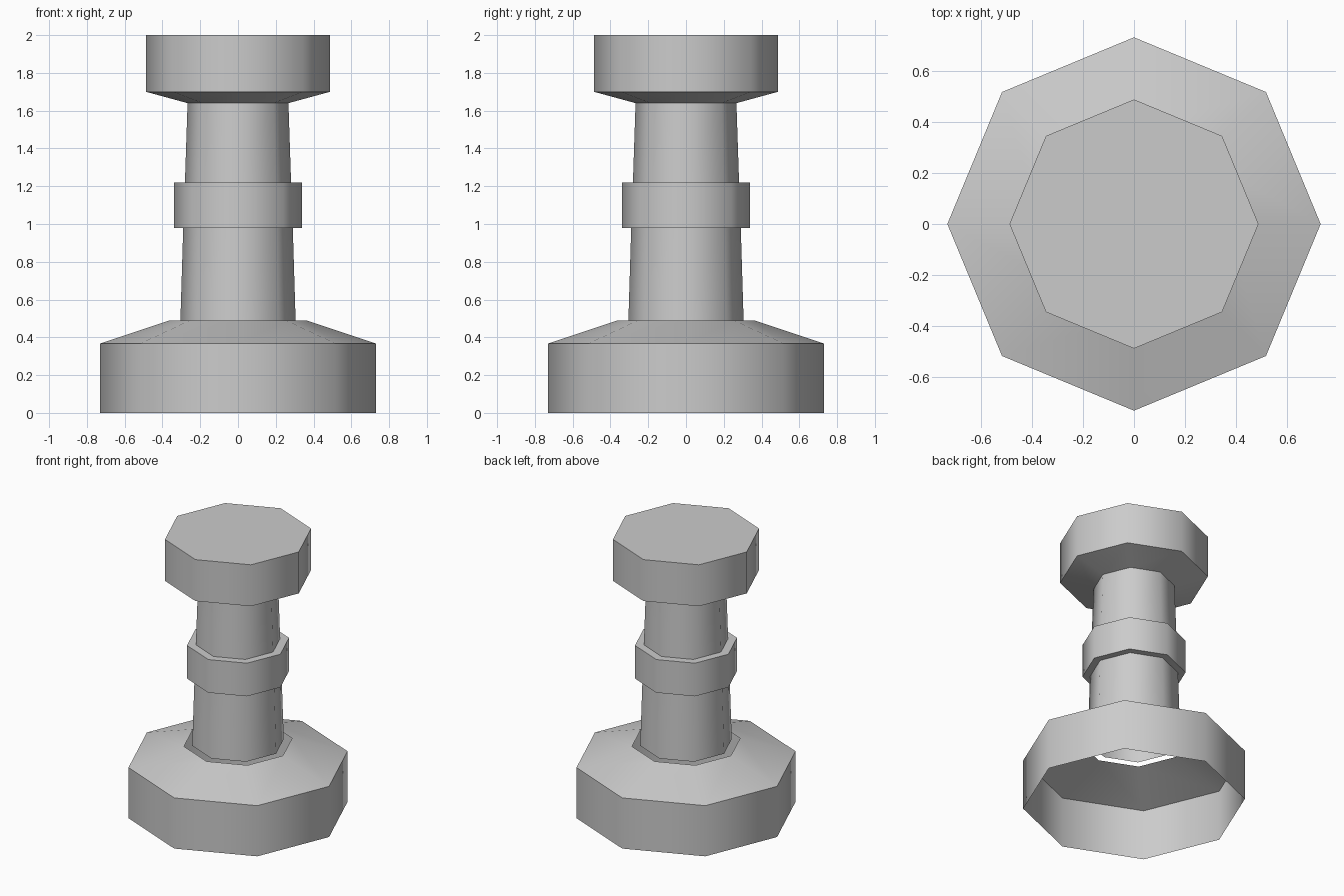
import bpy
import bmesh
from math import cos, sin, tau, radians

SIDES = 8

cube = bpy.data.objects.get("Cube")
if cube:
    bpy.data.objects.remove(cube, do_unlink=True)

grey = bpy.data.materials.new("plain grey")
grey.use_nodes = True
grey.diffuse_color = (0.6, 0.6, 0.6, 1)
grey.node_tree.nodes["Principled BSDF"].inputs["Base Color"].default_value = (0.6, 0.6, 0.6, 1)


def lathe(name, profile, closed_top=False):
    """Turn a bottom-to-top (radius, height) profile into an octagonal shell."""
    bm = bmesh.new()
    rings = [[bm.verts.new((r * cos(tau * i / SIDES), r * sin(tau * i / SIDES), z))
              for i in range(SIDES)] for r, z in profile]
    for low, high in zip(rings, rings[1:]):
        for i in range(SIDES):
            j = (i + 1) % SIDES
            bm.faces.new((low[i], low[j], high[j], high[i]))
    if closed_top:
        bm.faces.new(rings[-1])
    mesh = bpy.data.meshes.new(name)
    bm.to_mesh(mesh)
    bm.free()
    mesh.materials.append(grey)
    obj = bpy.data.objects.new(name, mesh)
    bpy.context.collection.objects.link(obj)
    bpy.ops.object.select_all(action='DESELECT')
    obj.select_set(True)
    bpy.context.view_layer.objects.active = obj
    bpy.ops.object.shade_smooth_by_angle(angle=radians(60))
    return obj


# Hollow foot, open below and around the column
lathe("base_shell", [(0.73, 0), (0.73, 0.367), (0.36, 0.49)])

# Tapered hollow column, split by a collar
lathe("lower_column", [(0.305, 0.49), (0.29, 0.98)])
lathe("collar", [(0.29, 0.98), (0.34, 0.98), (0.34, 1.22), (0.281, 1.22)])
lathe("upper_column", [(0.281, 1.22), (0.267, 1.64)])

# Wide head with a sloped underside
lathe("head", [(0.267, 1.64), (0.487, 1.70), (0.487, 2.0)], closed_top=True)
